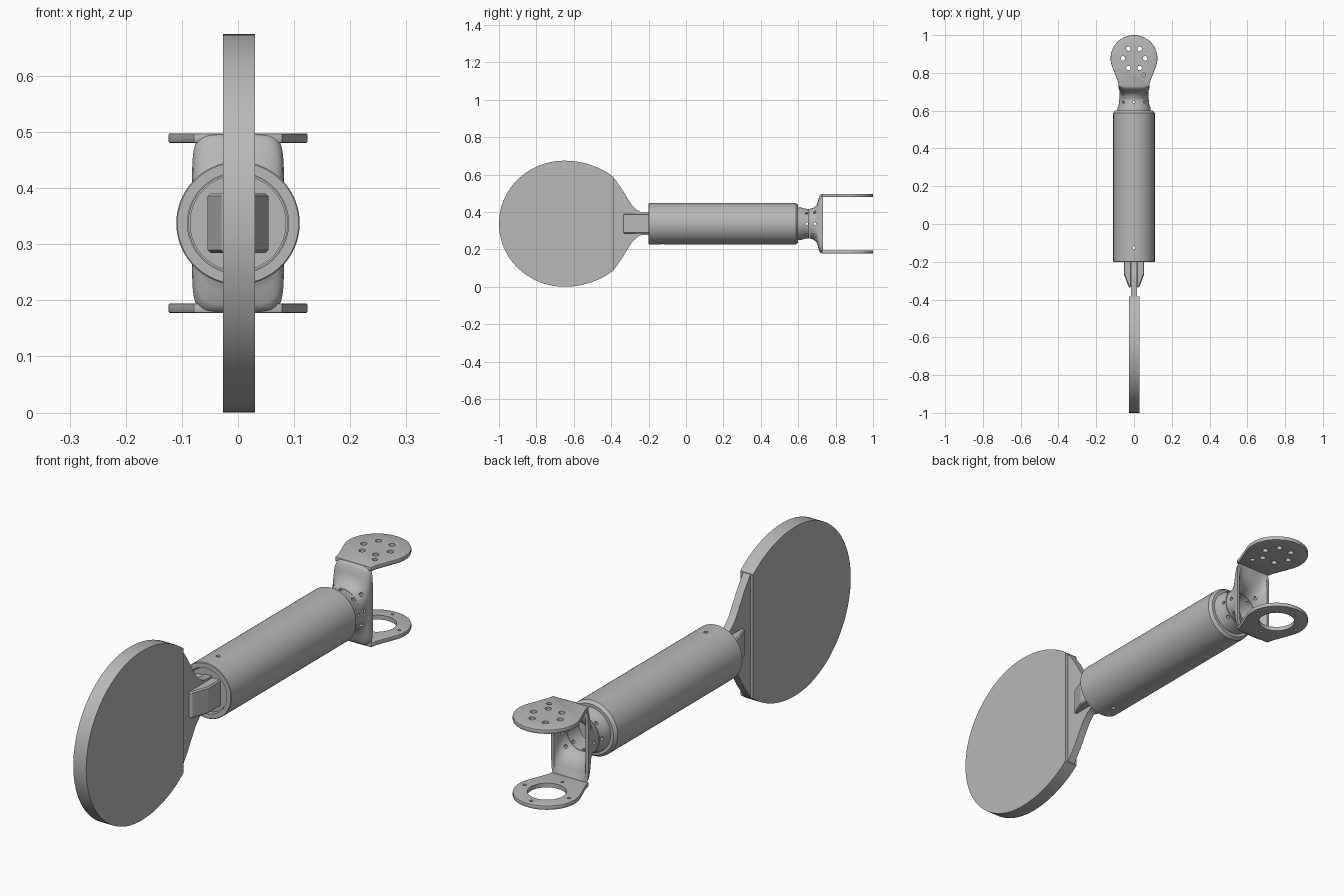
import bpy, bmesh
from math import sin, cos, pi, radians, copysign
from mathutils import Vector

if "Cube" in bpy.data.objects:
    bpy.data.objects.remove(bpy.data.objects["Cube"], do_unlink=True)

ZC = 0.3375   # height of the long axis
PLATE_Y = 0.877   # centre of the round fork plates

grey = bpy.data.materials.new("satin grey")
grey.use_nodes = True
grey.diffuse_color = (0.48, 0.48, 0.48, 1)
grey.node_tree.nodes["Principled BSDF"].inputs["Base Color"].default_value = grey.diffuse_color


def finish(name, bm):
    """Turn a bmesh into a named grey object."""
    bmesh.ops.recalc_face_normals(bm, faces=bm.faces)
    mesh = bpy.data.meshes.new(name)
    bm.to_mesh(mesh)
    bm.free()
    mesh.materials.append(grey)
    obj = bpy.data.objects.new(name, mesh)
    bpy.context.collection.objects.link(obj)
    return obj


def activate(obj):
    bpy.ops.object.select_all(action="DESELECT")
    obj.select_set(True)
    bpy.context.view_layer.objects.active = obj


def smooth(obj, angle=35):
    activate(obj)
    bpy.ops.object.shade_smooth_by_angle(angle=radians(angle))


def bevel(obj, width, segments):
    mod = obj.modifiers.new("soft edges", "BEVEL")
    mod.width, mod.segments, mod.limit_method = width, segments, "ANGLE"
    activate(obj)
    bpy.ops.object.modifier_apply(modifier=mod.name)


def extrude(name, outline, axis, lo, hi):
    """Prism from an outline, running from lo to hi along an axis."""
    place = {"X": lambda a, b, c: (c, a, b),
             "Y": lambda a, b, c: (a, c, b),
             "Z": lambda a, b, c: (a, b, c)}[axis]
    bm = bmesh.new()
    ends = [[bm.verts.new(place(a, b, c)) for a, b in outline] for c in (lo, hi)]
    for end in ends:
        bm.faces.new(end)
    n = len(outline)
    for i in range(n):
        j = (i + 1) % n
        bm.faces.new((ends[0][i], ends[0][j], ends[1][j], ends[1][i]))
    return finish(name, bm)


def loft(name, sections, n=72):
    """Hollow shell: closed loop of (y, half width, half height, squareness)."""
    bm = bmesh.new()
    rings = []
    for y, w, h, p in sections:
        ring = []
        for i in range(n):
            c, s = cos(2 * pi * i / n), sin(2 * pi * i / n)
            x = copysign(abs(c) ** (2 / p), c) * w
            z = copysign(abs(s) ** (2 / p), s) * h
            ring.append(bm.verts.new((x, y, ZC + z)))
        rings.append(ring)
    for k, a in enumerate(rings):
        b = rings[(k + 1) % len(rings)]
        for i in range(n):
            j = (i + 1) % n
            bm.faces.new((a[i], a[j], b[j], b[i]))
    return finish(name, bm)


def turned(name, profile):
    return loft(name, [(y, r, r, 2) for y, r in profile])


def arc(cx, cy, rx, ry, start, end, n):
    step = (end - start) / n
    return [(cx + rx * cos(radians(start + step * i)),
             cy + ry * sin(radians(start + step * i))) for i in range(n + 1)]


def circle(cx, cy, r, n=64):
    return arc(cx, cy, r, r, 0, 360, n)[:-1]


def drill(obj, rods):
    """Cut round holes, each rod being (start, end, radius)."""
    bm = bmesh.new()
    for start, end, r in rods:
        a, b = Vector(start), Vector(end)
        turn = (b - a).to_track_quat("Z", "Y").to_matrix().to_4x4()
        turn.translation = (a + b) / 2
        bmesh.ops.create_cone(bm, cap_ends=True, segments=48 if r > 0.03 else 16,
                              radius1=r, radius2=r, depth=(b - a).length, matrix=turn)
    cutter = finish("drill_cutter", bm)
    cutter.hide_render = True
    mod = obj.modifiers.new("holes", "BOOLEAN")
    mod.operation, mod.solver, mod.object = "DIFFERENCE", "EXACT", cutter
    activate(obj)
    bpy.ops.object.modifier_apply(modifier=mod.name)
    bpy.data.objects.remove(cutter, do_unlink=True)


def spokes(y, angles, r):
    rods = []
    for a in angles:
        c, s = cos(radians(a)), sin(radians(a))
        rods.append(((0.04 * c, y, ZC + 0.04 * s), (0.13 * c, y, ZC + 0.13 * s), r))
    return rods


# Thick round paddle, cut straight on the side towards the handle
CUT = -0.385
front_half = arc(-0.65, ZC, 0.35, 0.337, 90, 270, 48)
back_half = arc(-0.65, ZC, 0.39, 0.337, -90, 90, 48)
back_half = [p for p in back_half[1:-1] if p[0] < CUT]
rise = 0.337 * (1 - ((CUT + 0.65) / 0.39) ** 2) ** 0.5
lower = [p for p in back_half if p[1] < ZC]
upper = [p for p in back_half if p[1] > ZC]
paddle = extrude("paddle_disc", front_half + lower + [(CUT, ZC - rise), (CUT, ZC + rise)] + upper,
                 "X", -0.027, 0.030)
smooth(paddle)

# Thin blade flaring from the handle into the paddle
edge = [(-0.42, 0.25), (CUT, 0.245), (-0.345, 0.19), (-0.315, 0.14), (-0.29, 0.1),
        (-0.265, 0.075), (-0.24, 0.061), (-0.16, 0.057)]
blade = extrude("paddle_blade", [(y, ZC + h) for y, h in edge]
                + [(y, ZC - h) for y, h in reversed(edge)], "X", -0.015, 0.017)
smooth(blade)

# Pair of clamp jaws gripping the blade
for side, label in ((1, "left"), (-1, "right")):
    jaw = [(0.014, -0.335), (0.028, -0.335), (0.054, -0.265), (0.054, -0.16), (0.014, -0.16)]
    clamp = extrude(label + "_clamp_jaw", [(side * x, y) for x, y in jaw],
                    "Z", ZC - 0.053, ZC + 0.053)
    bevel(clamp, 0.005, 1)

# Long hollow handle with a pin hole, and plugs closing both ends
tube = turned("handle_tube", [(-0.2, 0.108), (-0.198, 0.11), (0.588, 0.11), (0.6, 0.1),
                              (0.6, 0.07), (0.57, 0.07), (0.57, 0.09), (-0.2, 0.09)])
drill(tube, [((0, -0.125, ZC - 0.15), (0, -0.125, ZC + 0.15), 0.008)])
smooth(tube)
smooth(extrude("front_plug", circle(0, ZC, 0.086), "Y", -0.188, -0.145))
smooth(extrude("rear_plug", circle(0, ZC, 0.089), "Y", 0.55, 0.585))

# Stepped collar with a ring of screw holes
collar = turned("collar", [(0.58, 0.088), (0.615, 0.088), (0.63, 0.081), (0.658, 0.079),
                           (0.658, 0.064), (0.58, 0.064)])
drill(collar, spokes(0.645, range(0, 360, 45), 0.007))
smooth(collar)

# Fork root: a shell opening from the round collar to a tall rectangle
root = loft("fork_root", [
    (0.66, 0.077, 0.079, 2), (0.68, 0.076, 0.084, 2.2), (0.697, 0.076, 0.098, 2.8),
    (0.706, 0.077, 0.122, 3.6), (0.712, 0.079, 0.146, 4.5), (0.719, 0.081, 0.156, 5.5),
    (0.733, 0.082, 0.16, 7),
    (0.733, 0.07, 0.144, 7), (0.728, 0.068, 0.136, 5.5), (0.722, 0.066, 0.115, 4),
    (0.71, 0.065, 0.088, 3), (0.69, 0.064, 0.07, 2.2), (0.66, 0.064, 0.064, 2)])
drill(root, spokes(0.688, (-45, 0, 45, 135, 180, 225), 0.007))
smooth(root, 40)

# Round fork plates above and below
outline = [(0.079, 0.725), (0.084, 0.75)] + arc(0, PLATE_Y, 0.124, 0.123, -20, 200, 60) \
    + [(-0.084, 0.75), (-0.079, 0.725)]


def plate_hole(x, y, r, z):
    return ((x, y, z - 0.05), (x, y, z + 0.05), r)


top_z, low_z = ZC + 0.1515, ZC - 0.1515
top_plate = extrude("upper_fork_plate", outline, "Z", top_z - 0.0085, top_z + 0.0085)
low_plate = extrude("lower_fork_plate", outline, "Z", low_z - 0.0085, low_z + 0.0085)
for plate in (top_plate, low_plate):
    bevel(plate, 0.003, 2)
drill(top_plate, [plate_hole(x, y, 0.012, top_z) for x, y in circle(0, PLATE_Y, 0.059, 6)]
      + [plate_hole(0.052, 0.789, 0.01, top_z)])
drill(low_plate, [plate_hole(0, PLATE_Y, 0.071, low_z)]
      + [plate_hole(x, y, 0.006, low_z) for x, y in circle(0, PLATE_Y, 0.098, 4)])
smooth(top_plate)
smooth(low_plate)
